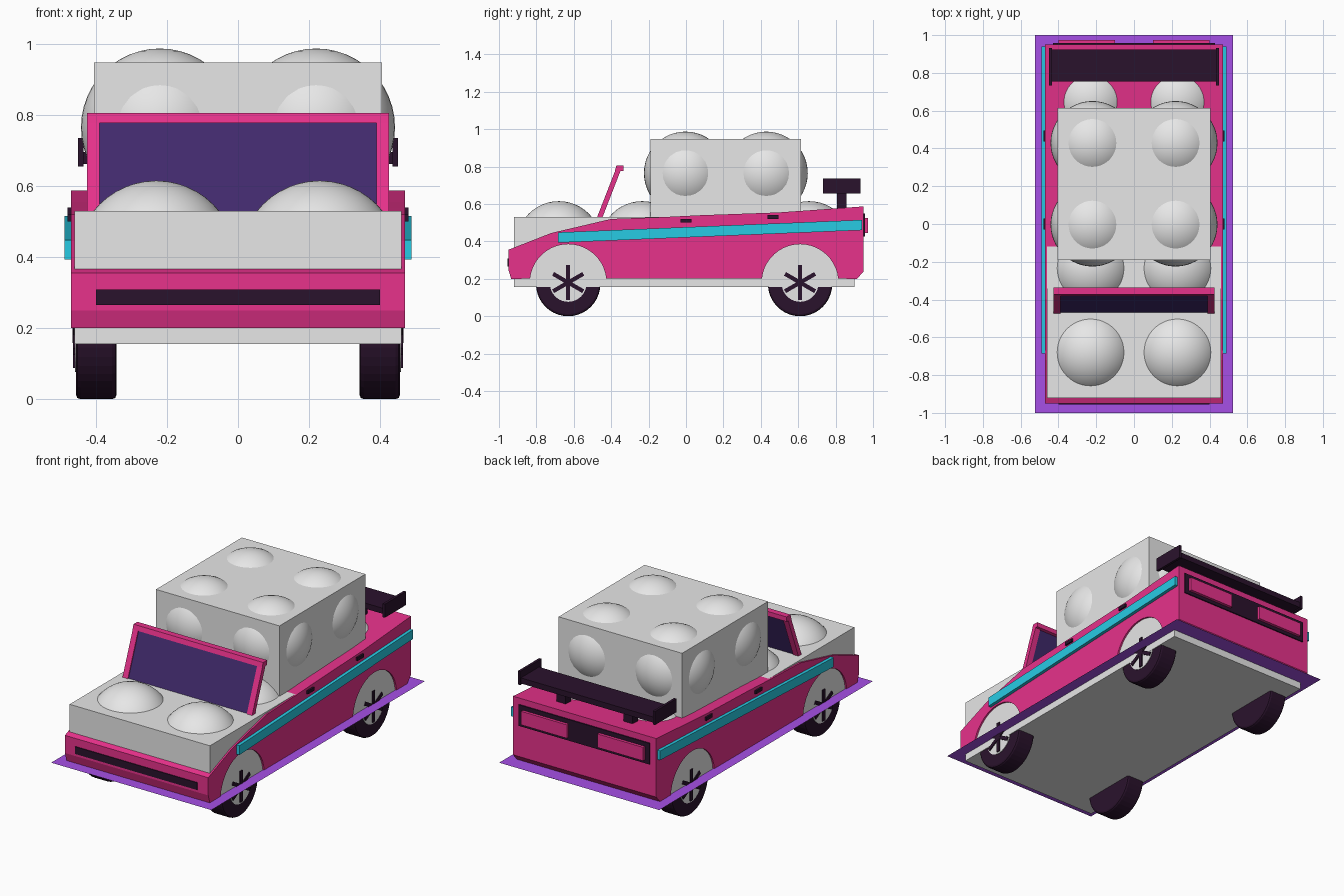
import bpy, bmesh, math
from mathutils import Matrix, Vector

old = bpy.data.objects.get("Cube")
if old:
    bpy.data.objects.remove(old, do_unlink=True)


def material(name, hex_code):
    channels = [int(hex_code[i:i + 2], 16) / 255 for i in (0, 2, 4)]
    colour = [c / 12.92 if c < 0.04 else ((c + 0.055) / 1.055) ** 2.4 for c in channels] + [1]
    mat = bpy.data.materials.new(name)
    mat.use_nodes = True
    mat.diffuse_color = colour
    mat.node_tree.nodes["Principled BSDF"].inputs["Base Color"].default_value = colour
    return mat


PINK = material("pink paint", "e8328c")
GREY = material("light grey", "e7e7e7")
DARK = material("dark trim", "2a122c")
TEAL = material("teal stripe", "27cbe4")
GLASS = material("violet glass", "412a6c")
PURPLE = material("purple base", "a650e6")


def finish(name, bm, mat, smooth=False):
    bmesh.ops.recalc_face_normals(bm, faces=bm.faces)
    mesh = bpy.data.meshes.new(name)
    bm.to_mesh(mesh)
    bm.free()
    mesh.materials.append(mat)
    for poly in mesh.polygons:
        poly.use_smooth = smooth
    obj = bpy.data.objects.new(name, mesh)
    bpy.context.collection.objects.link(obj)
    return obj


def box(name, mat, xs, ys, zs):
    lo, hi = map(Vector, zip(xs, ys, zs))
    bm = bmesh.new()
    bmesh.ops.create_cube(bm, size=1)
    for v in bm.verts:
        v.co = Vector((lo + hi) / 2) + v.co * (hi - lo)
    return finish(name, bm, mat)


def extrude_profile(name, mat, points, x0, x1):
    """Extrude a (y, z) outline sideways from x0 to x1."""
    bm = bmesh.new()
    face = bm.faces.new([bm.verts.new((x0, y, z)) for y, z in points])
    out = bmesh.ops.extrude_face_region(bm, geom=[face])
    moved = [v for v in out["geom"] if isinstance(v, bmesh.types.BMVert)]
    bmesh.ops.translate(bm, verts=moved, vec=(x1 - x0, 0, 0))
    bmesh.ops.triangulate(bm, faces=[f for f in bm.faces if len(f.verts) > 4])
    return finish(name, bm, mat)


def sphere(name, mat, radius, centre):
    bm = bmesh.new()
    bmesh.ops.create_uvsphere(bm, u_segments=48, v_segments=24, radius=radius,
                              matrix=Matrix.Translation(centre))
    return finish(name, bm, mat, True)


def disc(name, mat, radius, x0, x1, y, z, bevel=0):
    bm = bmesh.new()
    place = Matrix.Translation(((x0 + x1) / 2, y, z)) @ Matrix.Rotation(math.pi / 2, 4, "Y")
    bmesh.ops.create_cone(bm, cap_ends=True, segments=40, radius1=radius, radius2=radius,
                          depth=abs(x1 - x0), matrix=place)
    if bevel:
        rims = [e for e in bm.edges if any(len(f.verts) > 4 for f in e.link_faces)]
        bmesh.ops.bevel(bm, geom=rims, offset=bevel, segments=2, affect="EDGES", profile=0.5)
    return finish(name, bm, mat)


FRONT_AXLE, REAR_AXLE, AXLE_Z = -0.63, 0.61, 0.18
SIDES = (("left", 1), ("right", -1))

# Flat base sheet
bm = bmesh.new()
bmesh.ops.create_grid(bm, x_segments=1, y_segments=1, size=1,
                      matrix=Matrix.Translation((0, 0, 0.197)) @ Matrix.Diagonal((0.525, 1, 1, 1)))
finish("base_sheet", bm, PURPLE)

# Chassis block with domed studs
box("chassis", GREY, (-0.46, 0.46), (-0.92, 0.9), (0.155, 0.53))
for row in range(4):
    for side, s in SIDES:
        sphere(f"chassis_stud_{side}_{row}", GREY, 0.227, (s * 0.23, -0.68 + row * 0.446, 0.388))

# Cargo block with studs on every face
box("cargo_block", GREY, (-0.405, 0.405), (-0.19, 0.615), (0.5, 0.947))
for row in range(2):
    for side, s in SIDES:
        sphere(f"cargo_stud_{side}_{row}", GREY, 0.222, (s * 0.22, -0.003 + row * 0.432, 0.765))


# Painted body with wheel arches
def arch(y):
    r, start = 0.205, math.asin(0.1)
    steps = 20
    angles = [start + (math.pi - 2 * start) * i / steps for i in range(steps + 1)]
    return [(y - r * math.cos(a), AXLE_Z + r * math.sin(a)) for a in angles]


outline = [(-0.95, 0.355), (-0.95, 0.25), (-0.935, 0.2)]
outline += arch(FRONT_AXLE) + arch(REAR_AXLE)
outline += [(0.915, 0.2), (0.95, 0.24), (0.95, 0.587), (0.5, 0.555), (0.08, 0.54),
            (-0.12, 0.53), (-0.4, 0.52), (-0.72, 0.445)]
extrude_profile("body", PINK, outline, -0.47, 0.47)

# Grille, rear panel and tail lights
box("grille", DARK, (-0.4, 0.4), (-0.955, -0.94), (0.265, 0.308))
box("rear_panel", DARK, (-0.43, 0.43), (0.94, 0.957), (0.425, 0.55))
for side, s in SIDES:
    box(f"tail_light_{side}", PINK, (s * 0.1, s * 0.4), (0.94, 0.974), (0.445, 0.525))

# Windscreen: slanted posts, glass and header bar
post = [(-0.477, 0.525), (-0.448, 0.525), (-0.347, 0.785), (-0.372, 0.795)]
for side, s in SIDES:
    extrude_profile(f"windscreen_post_{side}", PINK, post, s * 0.39, s * 0.425)
pane = [(y + 0.006 * d, z) for (y, z), d in zip(post, (1, -1, -1, 1))]
extrude_profile("windscreen_glass", GLASS, pane, -0.391, 0.391)
header = [(-0.38, 0.777), (-0.335, 0.777), (-0.335, 0.805), (-0.372, 0.805)]
extrude_profile("windscreen_header", PINK, header, -0.425, 0.425)

# Side stripes and door handles
stripe = [(-0.685, 0.393), (0.94, 0.46), (0.94, 0.515), (-0.685, 0.448)]
for side, s in SIDES:
    extrude_profile(f"stripe_{side}", TEAL, stripe, s * 0.46, s * 0.489)
    for place, y, z in (("front", 0.0, 0.51), ("rear", 0.465, 0.53)):
        box(f"handle_{place}_{side}", DARK, (s * 0.46, s * 0.48),
            (y - 0.029, y + 0.029), (z - 0.01, z + 0.01))

# Rear wing
box("wing_blade", DARK, (-0.44, 0.44), (0.755, 0.925), (0.662, 0.695))
for side, s in SIDES:
    box(f"wing_end_{side}", DARK, (s * 0.435, s * 0.45), (0.733, 0.932), (0.655, 0.735))
    box(f"wing_post_{side}", DARK, (s * 0.19, s * 0.25), (0.808, 0.858), (0.56, 0.67))

# Wheels: tyre, pale rim and crossed spokes
for end, y in (("front", FRONT_AXLE), ("rear", REAR_AXLE)):
    for side, s in SIDES:
        tag = f"{end}_{side}"
        disc(f"tyre_{tag}", DARK, 0.172, s * 0.342, s * 0.456, y, 0.172, 0.012)
        disc(f"rim_{tag}", GREY, 0.098, s * 0.44, s * 0.459, y, AXLE_Z - 0.005)
        disc(f"hub_{tag}", DARK, 0.022, s * 0.44, s * 0.466, y, AXLE_Z)
        for k in range(3):
            spoke = box(f"spoke_{tag}_{k}", DARK, (-0.012, 0.012), (-0.011, 0.011), (-0.093, 0.093))
            spoke.location = (s * 0.453, y, AXLE_Z)
            spoke.rotation_euler.x = k * math.pi / 3
